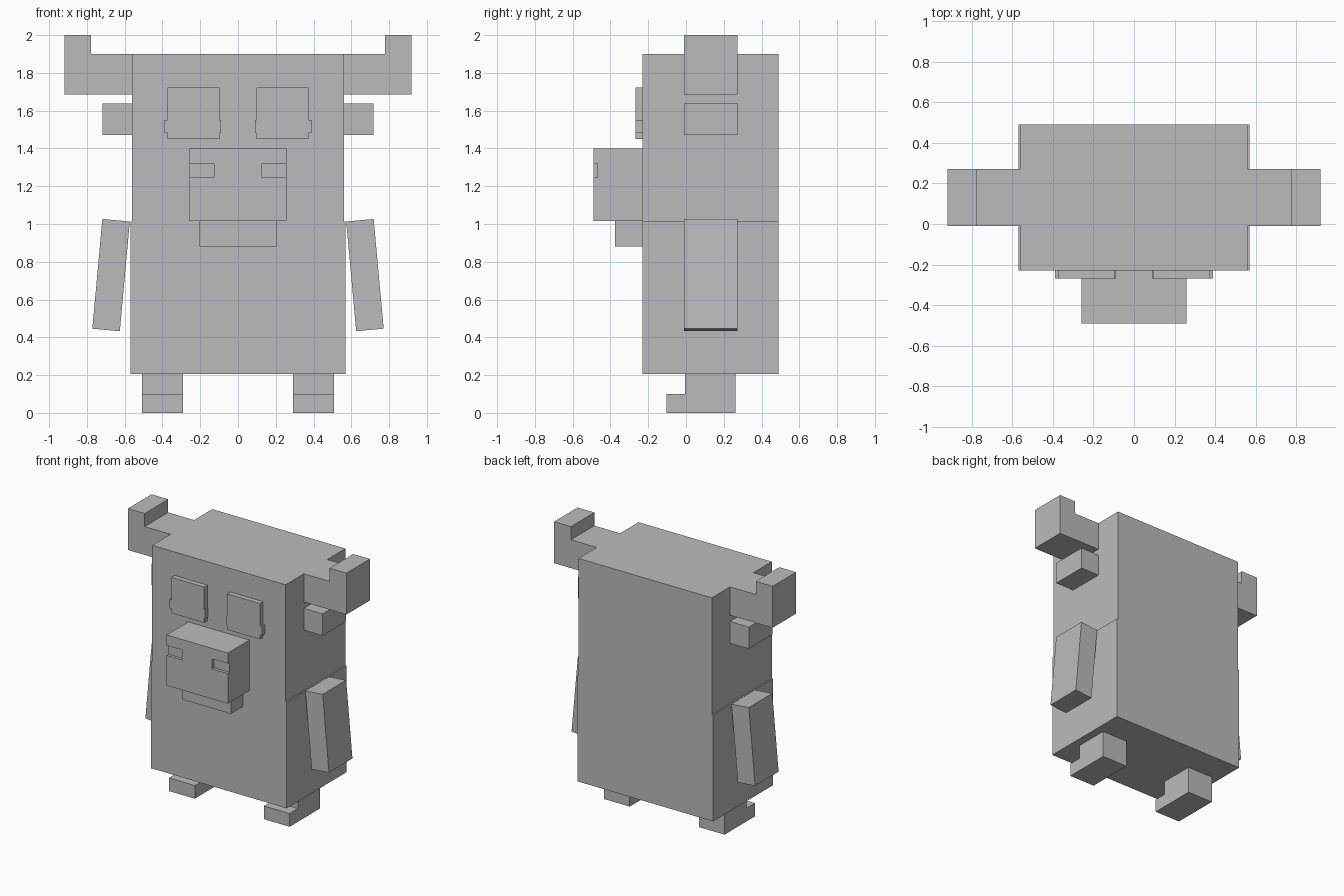
import bpy
import bmesh
import math
from mathutils import Matrix, Vector

default = bpy.data.objects.get("Cube")
if default:
    bpy.data.objects.remove(default, do_unlink=True)

GREY = (0.5, 0.5, 0.5, 1.0)
grey = bpy.data.materials.new("plain_grey")
grey.use_nodes = True
grey.diffuse_color = GREY
grey.node_tree.nodes["Principled BSDF"].inputs["Base Color"].default_value = GREY


def finish(name, bm):
    bmesh.ops.recalc_face_normals(bm, faces=bm.faces)
    mesh = bpy.data.meshes.new(name)
    bm.to_mesh(mesh)
    bm.free()
    mesh.materials.append(grey)
    obj = bpy.data.objects.new(name, mesh)
    bpy.context.collection.objects.link(obj)
    return obj


def box(name, x, y, z, tilt=0.0):
    """Box from its ranges, turned about its own centre in the front plane."""
    bm = bmesh.new()
    bmesh.ops.create_cube(bm, size=1)
    size = Vector((x[1] - x[0], y[1] - y[0], z[1] - z[0]))
    centre = Vector((sum(x), sum(y), sum(z))) / 2
    bm.transform(Matrix.Translation(centre) @ Matrix.Rotation(tilt, 4, 'Y')
                 @ Matrix.Diagonal(size.to_4d()))
    return finish(name, bm)


def prism(name, outline, axis, start, end):
    """Extrude an outline along x (outline is y, z) or y (outline is x, z)."""
    bm = bmesh.new()
    verts = [bm.verts.new((start, a, b) if axis == 'X' else (a, start, b))
             for a, b in outline]
    face = bm.faces.new(verts)
    new = bmesh.ops.extrude_face_region(bm, geom=[face])["geom"]
    step = Vector((end - start, 0, 0) if axis == 'X' else (0, end - start, 0))
    bmesh.ops.translate(bm, vec=step,
                        verts=[v for v in new if isinstance(v, bmesh.types.BMVert)])
    return finish(name, bm)


FRONT, BACK = -0.23, 0.49
LIMB = (-0.01, 0.272)

# Torso and head
box("torso", (-0.57, 0.57), (FRONT, BACK), (0.205, 1.013))
box("head", (-0.56, 0.56), (FRONT, BACK), (1.013, 1.9))

# Snout with shallow nostril notches cut from its front corners
snout = box("snout", (-0.258, 0.258), (-0.49, FRONT), (1.016, 1.4))
for s in (-1, 1):
    cutter = box("nostril_cutter", sorted((s * 0.126, s * 0.3)),
                 (-0.55, -0.468), (1.245, 1.32))
    cutter.hide_render = True
    cutter.hide_set(True)
    cut = snout.modifiers.new("nostril", 'BOOLEAN')
    cut.operation = 'DIFFERENCE'
    cut.solver = 'EXACT'
    cut.object = cutter
# Bake the cuts, then drop the cutters
bpy.context.view_layer.update()
baked = bpy.data.meshes.new_from_object(
    snout.evaluated_get(bpy.context.evaluated_depsgraph_get()))
snout.modifiers.clear()
snout.data = baked
for obj in [o for o in bpy.data.objects if o.name.startswith("nostril_cutter")]:
    bpy.data.objects.remove(obj, do_unlink=True)

box("jaw", (-0.203, 0.203), (-0.376, FRONT), (0.88, 1.016))

# Paired parts
eye = [(0.097, 1.45), (0.372, 1.45), (0.372, 1.483), (0.388, 1.483),
       (0.388, 1.55), (0.372, 1.55), (0.372, 1.722), (0.097, 1.722),
       (0.097, 1.55), (0.089, 1.55), (0.089, 1.483), (0.097, 1.483)]
horn = [(0.56, 1.685), (0.918, 1.685), (0.918, 2.0),
        (0.777, 2.0), (0.777, 1.9), (0.56, 1.9)]
leg = [(-0.104, 0), (0.261, 0), (0.261, 0.205),
       (-0.004, 0.205), (-0.004, 0.1), (-0.104, 0.1)]
for side, s in (("left", 1), ("right", -1)):
    prism(side + "_eye", [(s * x, z) for x, z in eye], 'Y', -0.268, FRONT)
    prism(side + "_horn", [(s * x, z) for x, z in horn], 'Y', *LIMB)
    prism(side + "_leg", leg, 'X', s * 0.29, s * 0.507)
    box(side + "_ear", sorted((s * 0.56, s * 0.718)), LIMB, (1.472, 1.637))
    box(side + "_arm", sorted((s * 0.599, s * 0.745)), LIMB, (0.438, 1.021),
        tilt=-s * math.radians(5.2))
